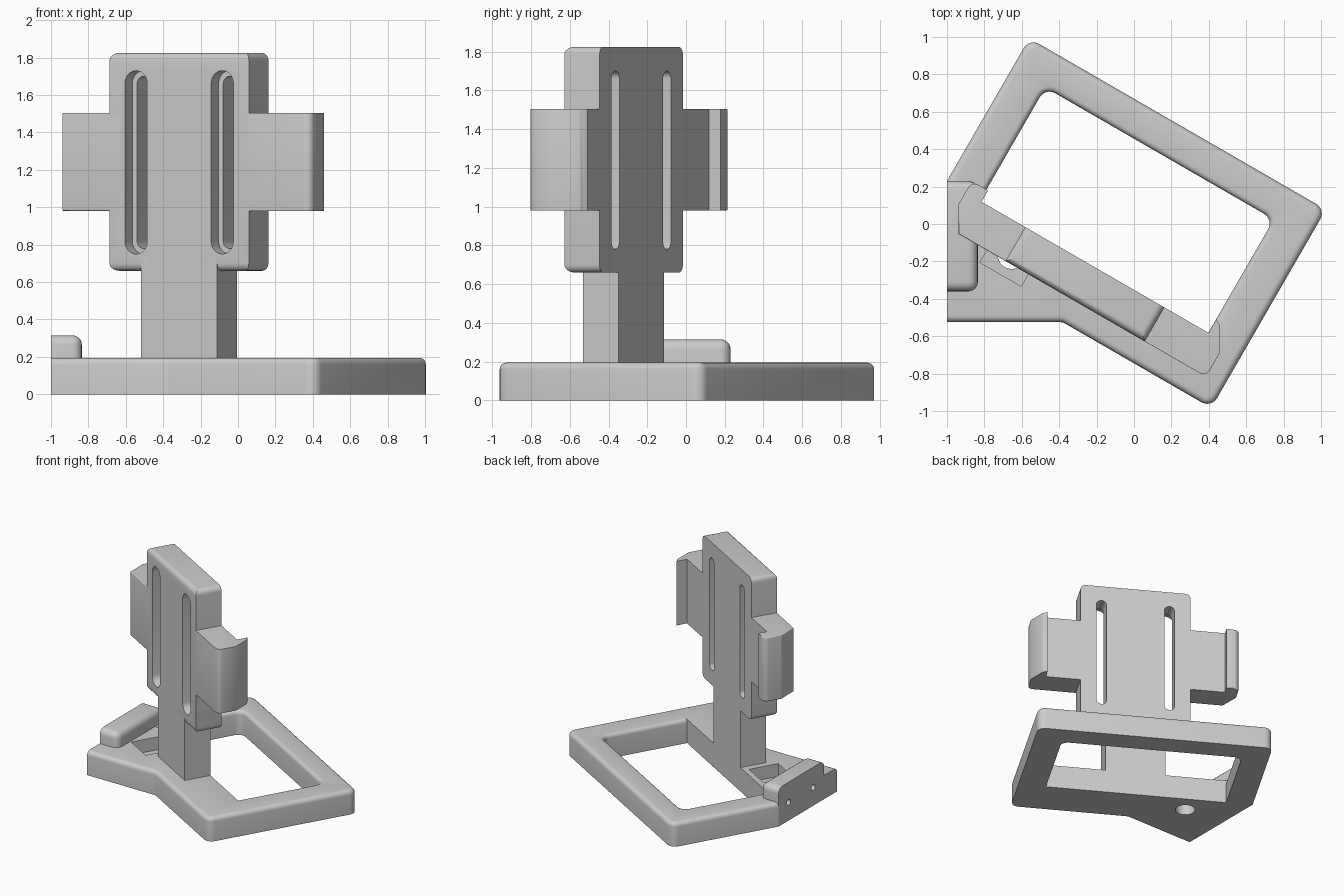
import bpy, bmesh
from math import pi, sin, cos, radians
from mathutils import Vector, Matrix

if "Cube" in bpy.data.objects:
    bpy.data.objects.remove(bpy.data.objects["Cube"])

TURN = Matrix.Rotation(radians(-30), 4, 'Z')   # frame and holder are turned on the table
FRONT, BACK, MID = -0.515, -0.305, -0.066      # holder faces and centre line
BASE_TOP = 0.195

grey = bpy.data.materials.new("plain_grey")
grey.use_nodes = True
grey.diffuse_color = (0.604, 0.604, 0.604, 1)
grey.node_tree.nodes["Principled BSDF"].inputs["Base Color"].default_value = grey.diffuse_color


def to_local(x, y):
    p = TURN.inverted() @ Vector((x, y, 0))
    return p.x, p.y


def rounded(corners, steps=6):
    """Profile from (x, y, radius) corners, each rounded by an arc."""
    out = []
    for i, (x, y, r) in enumerate(corners):
        p = Vector((x, y))
        if r == 0:
            out.append((x, y))
            continue
        a = (Vector(corners[i - 1][:2]) - p).normalized()
        b = (Vector(corners[(i + 1) % len(corners)][:2]) - p).normalized()
        half = a.angle(b) / 2
        centre = p + (a + b).normalized() * r / sin(half)
        reach = r * cos(half) / sin(half)
        start = (p + a * reach - centre).normalized()
        end = (p + b * reach - centre).normalized()
        for k in range(steps + 1):
            out.append(tuple(centre + start.slerp(end, k / steps) * r))
    return out


def rect(x0, x1, y0, y1, r=0):
    return rounded([(x0, y0, r), (x1, y0, r), (x1, y1, r), (x0, y1, r)])


def circle(x, y, r, n=32):
    return [(x + r * cos(2 * pi * i / n), y + r * sin(2 * pi * i / n)) for i in range(n)]


def loft(name, rings, axis='Z', turned=True, bevel=None, width=0.04):
    """Solid through (height, profile) rings; edges chosen by bevel(mid, dir) are filleted."""
    place = {'Z': lambda a, b, h: (a, b, h),
             'Y': lambda a, b, h: (a, h, b),
             'X': lambda a, b, h: (h, a, b)}[axis]
    bm = bmesh.new()
    loops = [[bm.verts.new(place(a, b, h)) for a, b in pts] for h, pts in rings]
    bm.faces.new(loops[0])
    bm.faces.new(loops[-1])
    for low, high in zip(loops, loops[1:]):
        for i in range(len(low)):
            bm.faces.new((low[i - 1], low[i], high[i], high[i - 1]))
    bmesh.ops.recalc_face_normals(bm, faces=bm.faces)
    if bevel:
        chosen = [e for e in bm.edges if bevel((e.verts[0].co + e.verts[1].co) / 2,
                                               (e.verts[1].co - e.verts[0].co).normalized())]
        bmesh.ops.bevel(bm, geom=chosen, offset=width, segments=5, profile=0.5,
                        affect='EDGES', clamp_overlap=True)
        bmesh.ops.recalc_face_normals(bm, faces=bm.faces)
    mesh = bpy.data.meshes.new(name)
    bm.to_mesh(mesh)
    bm.free()
    mesh.materials.append(grey)
    ob = bpy.data.objects.new(name, mesh)
    bpy.context.collection.objects.link(ob)
    if turned:
        ob.matrix_world = TURN
    return ob


def prism(name, pts, lo, hi, **kw):
    return loft(name, [(lo, pts), (hi, pts)], **kw)


def cut(ob, cutters):
    bpy.context.view_layer.update()
    bpy.context.view_layer.objects.active = ob
    for c in cutters:
        m = ob.modifiers.new("cut", 'BOOLEAN')
        m.operation, m.solver, m.object = 'DIFFERENCE', 'EXACT', c
        bpy.ops.object.modifier_apply(modifier=m.name)


# Base frame with the side wing, filleted on top except on the flat wing end
r = 0.06
outline = rounded([(0.85, -0.645, r), (0.85, 0.58, r), (-0.981, 0.58, r),
                   (*to_local(-1, 0.23), 0), (*to_local(-1, -0.525), 0),
                   (*to_local(-0.381, -0.525), 0.05)])
base = prism("base_frame", outline, 0, BASE_TOP, width=0.035,
             bevel=lambda m, d: m.z > 0.19 and (TURN @ m).x > -0.999)


# Window in the frame, flared at the top on three sides
def window(g):
    return rounded([(-0.775 - g, BACK, 0), (0.635 + g, BACK, 0),
                    (0.635 + g, 0.395 + g, r + g), (-0.775 - g, 0.395 + g, r + g)])


f = 0.03
flare = [(BASE_TOP - f + f * sin(t), window(f - f * cos(t))) for t in (i * pi / 10 for i in range(6))]
frame_cutters = [loft("window_cutter", [(-0.1, window(0))] + flare + [(0.3, window(f))]),
                 prism("pocket_cutter", rect(-0.61, -0.356, -0.59, -0.35), 0.09, 0.3),
                 prism("bolt_cutter", circle(-0.483, -0.47, 0.075), -0.1, 0.15)]
screw_cutters = [prism("screw_cutter", circle(y, 0.15, 0.025, 20), -1.1, -0.85,
                       axis='X', turned=False) for y in (0.1, -0.22)]
cut(base, frame_cutters + screw_cutters)

# Raised block on the wing
block = prism("wing_block", rect(-1, -0.835, -0.36, 0.23), 0.1, 0.315, turned=False, width=0.05,
              bevel=lambda m, d: m.x > -0.99 and m.z > 0.11)
cut(block, screw_cutters)

# Upright post and back plate
post = prism("post", rect(MID - 0.235, MID + 0.235, FRONT, BACK), 0.1, 0.74)
plate = prism("back_plate", rect(MID - 0.43, MID + 0.43, 0.66, 1.825), FRONT, BACK, axis='Y',
              bevel=lambda m, d: abs(d.y) > 0.9 or (m.y < FRONT + 0.01 and abs(d.x) > 0.9))

# Stepped slots through the plate
slots = []
for side in (-1, 1):
    c = MID + side * 0.266
    for half, grow, depth in ((0.069, 0.03, -0.435), (0.04, 0, 0)):
        pts = rect(c - half, c + half, 0.78 - grow, 1.70 + grow, half - 0.0005)
        slots.append(prism("slot_cutter", pts, FRONT - 0.1, depth, axis='Y'))
cut(plate, slots)

# Side arms with hooked ends
right_arm = rounded([(0.3, FRONT, 0), (0.742, FRONT, 0.04), (0.742, -0.365, 0),
                     (0.672, -0.243, 0.02), (0.636, -0.22, 0), (0.636, BACK, 0), (0.3, BACK, 0)])
left_arm = rounded([(-0.43, FRONT, 0), (-0.785, FRONT, 0), (-0.865, -0.38, 0),
                    (-0.865, -0.235, 0.04), (-0.765, -0.235, 0), (-0.765, BACK, 0),
                    (-0.43, BACK, 0)])


def outer_rim(limit):
    """Top and bottom edges along the front and the outer end of an arm."""
    return lambda m, d: abs(d.z) < 0.1 and (m.y < FRONT + 0.01 or abs(m.x - MID) > limit)


arms = [prism("arm_right_end", right_arm, 0.98, 1.505, bevel=outer_rim(0.73), width=0.03),
        prism("arm_left_end", left_arm, 0.98, 1.505, bevel=outer_rim(0.74), width=0.03)]

for c in frame_cutters + screw_cutters + slots:
    bpy.data.objects.remove(c)

# Smooth fillets, crisp edges
for ob in [base, block, post, plate] + arms:
    bpy.ops.object.select_all(action='DESELECT')
    ob.select_set(True)
    bpy.context.view_layer.objects.active = ob
    bpy.ops.object.shade_smooth_by_angle(angle=radians(30))
